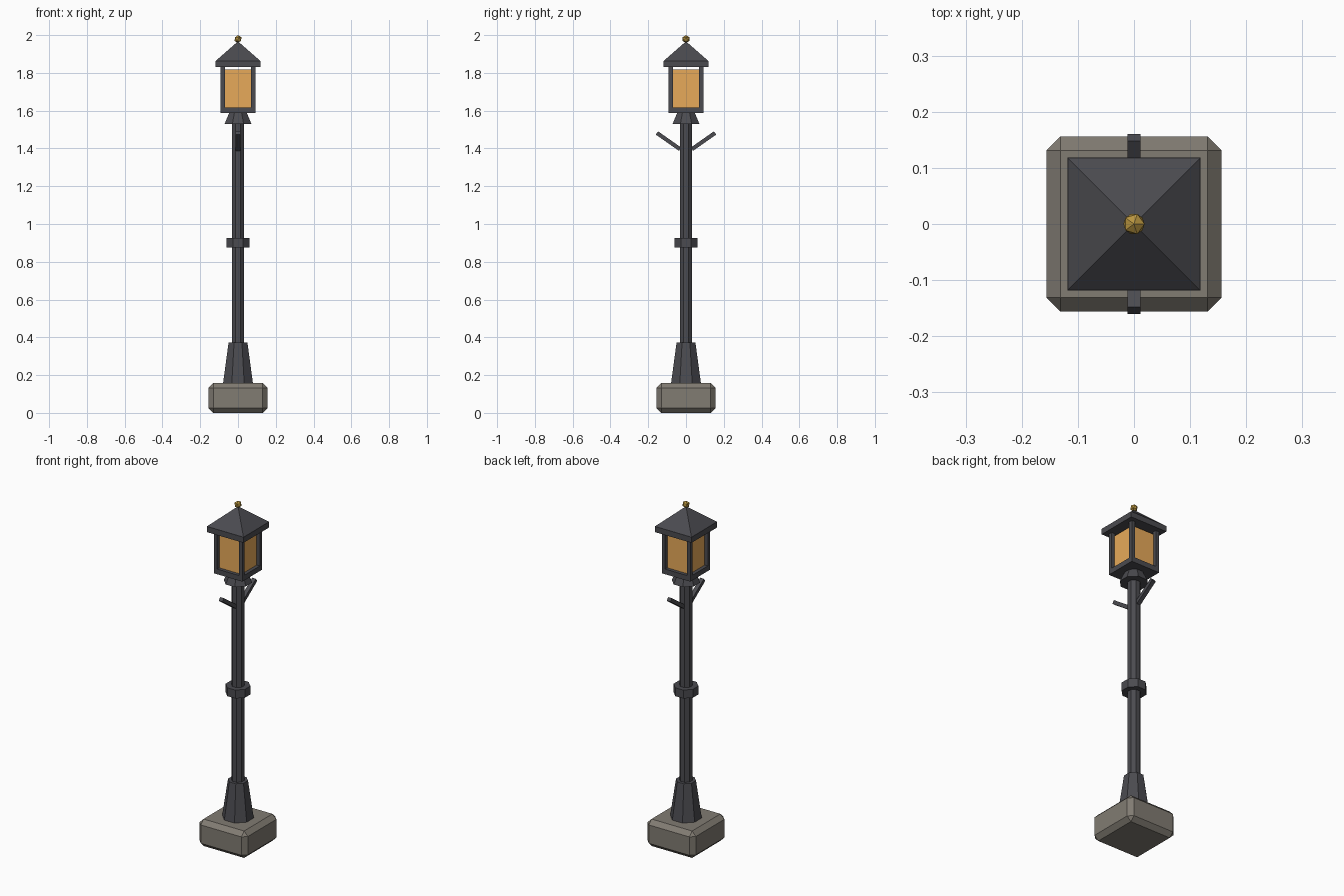
import bpy, math

if "Cube" in bpy.data.objects:
    bpy.data.objects.remove(bpy.data.objects["Cube"])


def material(name, rgb):
    m = bpy.data.materials.new(name)
    m.diffuse_color = (*rgb, 1)
    m.use_nodes = True
    m.node_tree.nodes["Principled BSDF"].inputs["Base Color"].default_value = m.diffuse_color
    return m


IRON = material("dark_iron", (0.07, 0.07, 0.08))
STONE = material("stone", (0.22, 0.20, 0.17))
AMBER = material("amber_glass", (0.80, 0.40, 0.10))
BRASS = material("brass", (0.48, 0.30, 0.05))


def finish(name, mat):
    ob = bpy.context.object
    ob.name = name
    ob.data.materials.append(mat)
    return ob


def box(name, mat, size, loc, rot=(0, 0, 0)):
    bpy.ops.mesh.primitive_cube_add(size=1, location=loc, rotation=rot)
    ob = finish(name, mat)
    ob.scale = size
    bpy.ops.object.transform_apply(location=False, rotation=False, scale=True)
    return ob


def frustum(name, mat, sides, half1, half2, z1, z2):
    """Tapered prism with flats facing the axes; half1/half2 are across-flats half widths."""
    k = 1 / math.cos(math.pi / sides)
    bpy.ops.mesh.primitive_cone_add(vertices=sides, radius1=half1 * k, radius2=half2 * k,
                                    depth=z2 - z1, location=(0, 0, (z1 + z2) / 2))
    ob = finish(name, mat)
    ob.rotation_euler.z = math.pi / sides
    return ob


# Chamfered stone plinth
plinth = box("stone_base", STONE, (0.312, 0.312, 0.157), (0, 0, 0.0785))
bevel = plinth.modifiers.new("chamfer", "BEVEL")
bevel.width = 0.025
bevel.segments = 1

# Octagonal post parts
frustum("post_foot", IRON, 8, 0.079, 0.050, 0.157, 0.372)
frustum("post", IRON, 8, 0.033, 0.033, 0.30, 1.56)
frustum("post_collar", IRON, 8, 0.062, 0.062, 0.876, 0.925)
frustum("lantern_neck", IRON, 8, 0.071, 0.046, 1.53, 1.59)

# Two upswept arms
tilt = math.radians(35)
for s, side in ((-1, "front"), (1, "back")):
    box(side + "_arm", IRON, (0.024, 0.15, 0.021), (0, s * 0.0925, 1.439), (s * tilt, 0, 0))

# Lantern: floor, corner bars and glass
box("lantern_floor", IRON, (0.184, 0.184, 0.03), (0, 0, 1.602))
for x in (-1, 1):
    for y in (-1, 1):
        box("lantern_corner_bar", IRON, (0.022, 0.022, 0.22), (x * 0.081, y * 0.081, 1.725))
box("lantern_glass", AMBER, (0.144, 0.144, 0.2), (0, 0, 1.717))

# Roof: eave slab and pyramid
box("roof_eave", IRON, (0.237, 0.237, 0.033), (0, 0, 1.847))
frustum("roof", IRON, 4, 0.1185, 0, 1.863, 1.967)

# Faceted finial
bpy.ops.mesh.primitive_ico_sphere_add(subdivisions=1, radius=0.021, location=(0, 0, 1.979))
finish("finial", BRASS)
